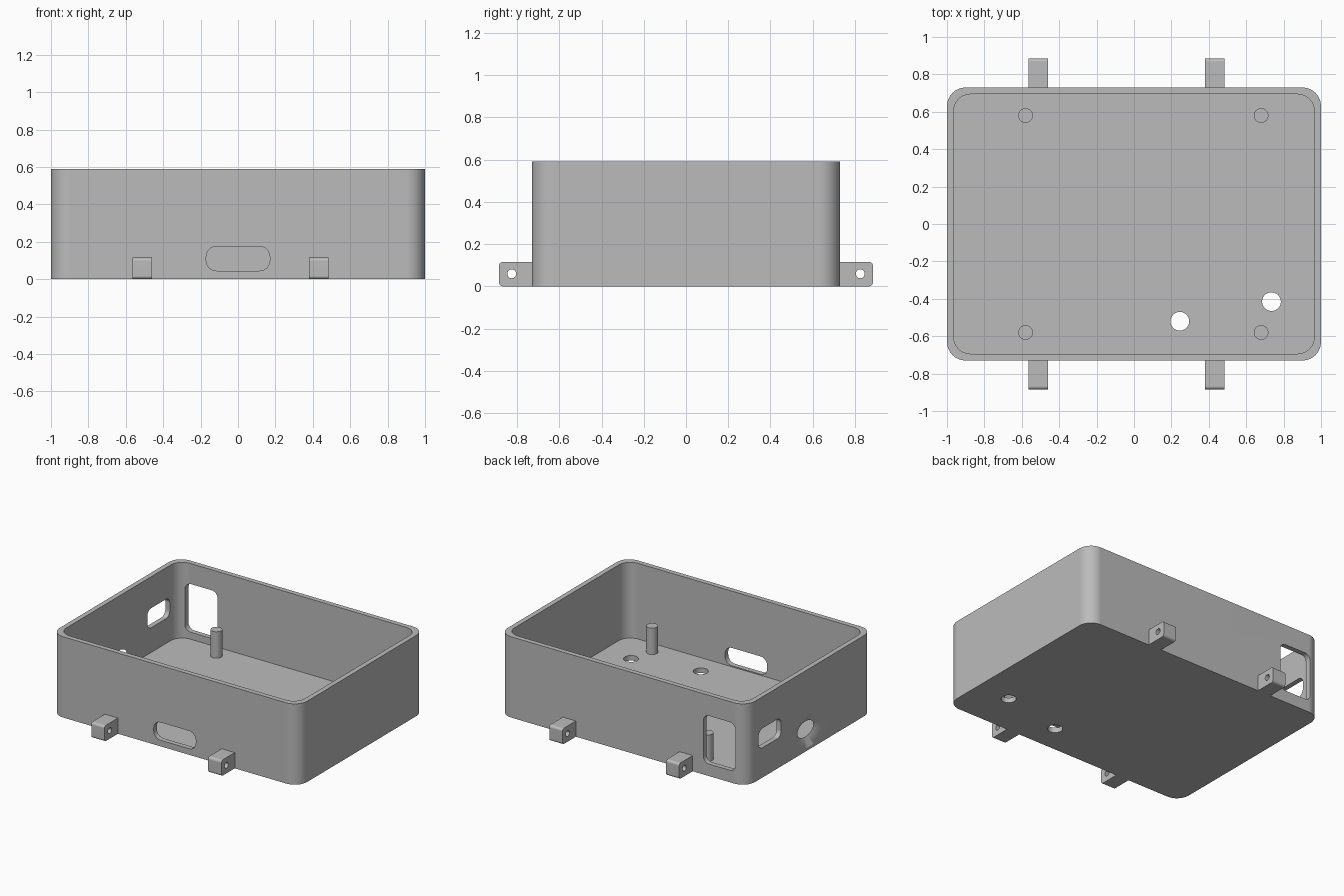
import bpy, bmesh
from math import sin, cos, pi
from mathutils import Vector

old = bpy.data.objects.get("Cube")
if old:
    bpy.data.objects.remove(old, do_unlink=True)

grey = bpy.data.materials.new("plain grey")
GREY = (0.5, 0.5, 0.5, 1)
grey.use_nodes = True
grey.diffuse_color = GREY
grey.node_tree.nodes["Principled BSDF"].inputs["Base Color"].default_value = GREY


def rounded_rect(u0, u1, v0, v1, r, n=8):
    """Counter-clockwise outline of a rectangle with round corners."""
    centres = [(u1 - r, v1 - r), (u0 + r, v1 - r), (u0 + r, v0 + r), (u1 - r, v0 + r)]
    return [(cu + r * cos(a), cv + r * sin(a))
            for q, (cu, cv) in enumerate(centres)
            for a in [(q + i / n) * pi / 2 for i in range(n + 1)]]


def ellipse(u, v, ru, rv, n=48):
    return [(u + ru * cos(2 * pi * i / n), v + rv * sin(2 * pi * i / n)) for i in range(n)]


def loft(name, axis, sections):
    """Solid through a list of (position along axis, outline)."""
    place = {"x": lambda p, u, v: (p, u, v),
             "y": lambda p, u, v: (u, p, v),
             "z": lambda p, u, v: (u, v, p)}[axis]
    bm = bmesh.new()
    rings = [[bm.verts.new(place(p, u, v)) for u, v in outline] for p, outline in sections]
    for a, b in zip(rings, rings[1:]):
        for i in range(len(a)):
            j = (i + 1) % len(a)
            bm.faces.new((a[i], a[j], b[j], b[i]))
    bm.faces.new(rings[0])
    bm.faces.new(rings[-1])
    bmesh.ops.recalc_face_normals(bm, faces=bm.faces)
    mesh = bpy.data.meshes.new(name)
    bm.to_mesh(mesh)
    bm.free()
    mesh.materials.append(grey)
    obj = bpy.data.objects.new(name, mesh)
    bpy.context.collection.objects.link(obj)
    return obj


def prism(name, axis, lo, hi, outline):
    return loft(name, axis, [(lo, outline), (hi, outline)])


def activate(obj):
    bpy.ops.object.select_all(action="DESELECT")
    obj.select_set(True)
    bpy.context.view_layer.objects.active = obj


def cut(obj, cutters):
    activate(obj)
    for c in cutters:
        c.hide_render = True
        m = obj.modifiers.new("cut", "BOOLEAN")
        m.operation, m.solver, m.object = "DIFFERENCE", "EXACT", c
        bpy.ops.object.modifier_apply(modifier=m.name)
        bpy.data.objects.remove(c, do_unlink=True)


def finish(obj):
    activate(obj)
    bpy.ops.object.shade_smooth_by_angle(angle=pi / 6)
    m = obj.modifiers.new("even shading", "WEIGHTED_NORMAL")
    m.keep_sharp = True


# Open tray with rounded corners
WALL, FLOOR, TOP, HX, HY = 0.036, 0.037, 0.59, 1.0, 0.73
tray = prism("tray", "z", 0, TOP, rounded_rect(-HX, HX, -HY, HY, 0.1))
ix, iy = HX - WALL, HY - WALL
cutters = [prism("cavity", "z", FLOOR, TOP + 0.1, rounded_rect(-ix, ix, -iy, iy, 0.09))]

# Front slot, back window and side slot
cutters += [
    prism("front_slot", "y", -0.8, -0.6, rounded_rect(-0.17, 0.17, 0.045, 0.175, 0.055)),
    prism("back_window", "y", 0.6, 0.8, rounded_rect(-0.91, -0.652, 0.088, 0.44, 0.045)),
    prism("side_slot", "x", -1.1, -0.9, rounded_rect(0.33, 0.59, 0.218, 0.36, 0.045)),
]

# Flared oval port in the side wall
OUTER, INNER = Vector((0.213, 0.117)), Vector((0.092, 0.056))


def port_section(t):
    size = INNER.lerp(OUTER, t)
    return (-HX + WALL * (1 - t), ellipse(0, 0.137, size.x, size.y))


cutters.append(loft("side_port", "x", [port_section(t) for t in (-0.1, 1.1)]))

# Round holes in the floor
for x, y in ((0.245, -0.52), (0.735, -0.415)):
    cutters.append(prism("floor_hole", "z", -0.1, 0.1, ellipse(x, y, 0.05, 0.05)))
cut(tray, cutters)
finish(tray)

# Standing posts
for x in (-0.58, 0.68):
    for y in (-0.58, 0.58):
        post = prism("post", "z", FLOOR - 0.01, 0.23, ellipse(x, y, 0.039, 0.039, 32))
        finish(post)

# Drilled mounting lugs along front and back
for side, lo, hi in (("front", -0.885, -0.7), ("back", 0.7, 0.885)):
    hole_y = 0.825 if side == "back" else -0.825
    for x in (-0.512, 0.432):
        lug = prism(side + "_lug", "x", x - 0.053, x + 0.053,
                    rounded_rect(lo, hi, 0, 0.115, 0.018, 5))
        cut(lug, [prism("lug_hole", "x", x - 0.1, x + 0.1,
                        ellipse(hole_y, 0.059, 0.021, 0.021, 24))])
        finish(lug)
